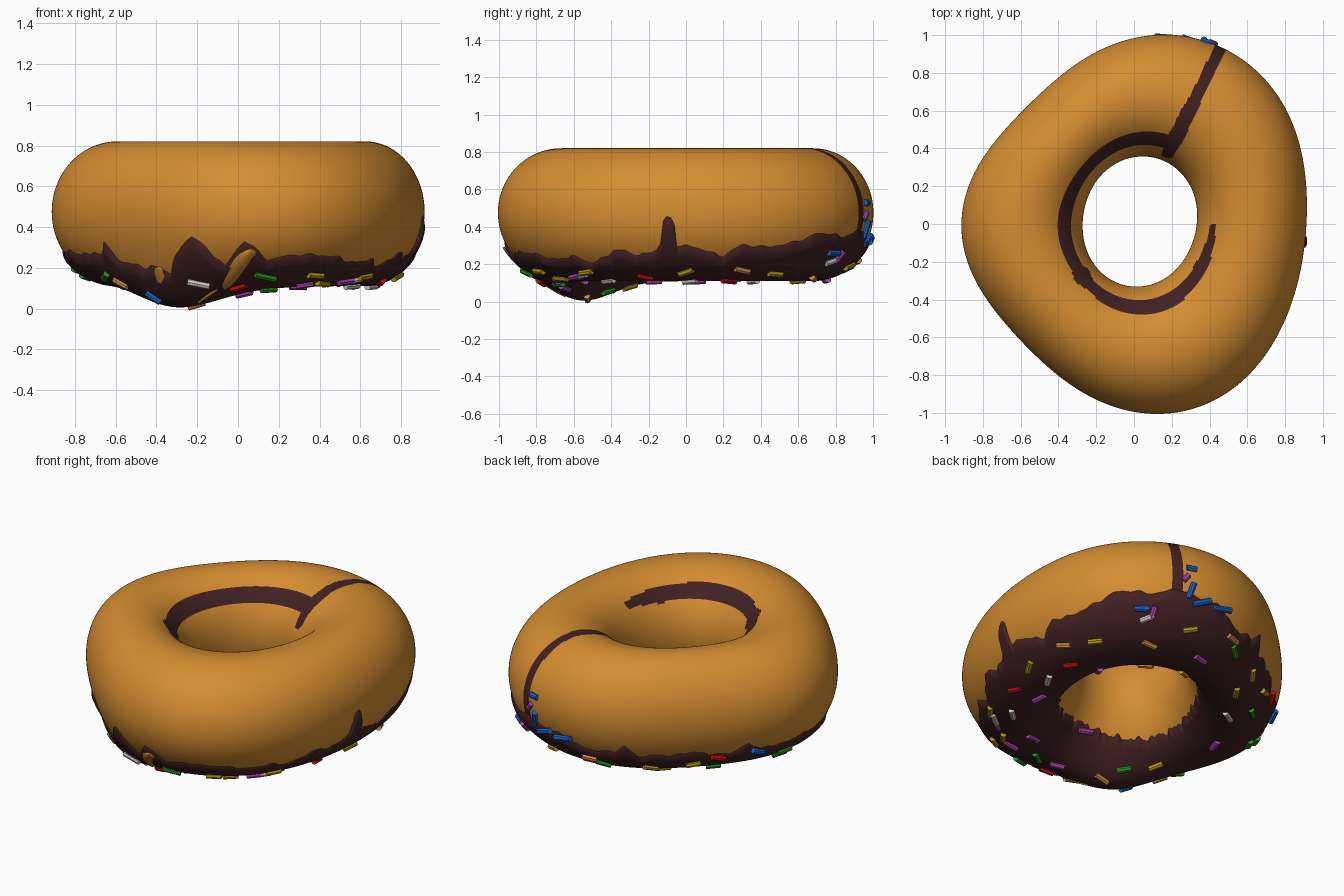
import bpy, bmesh, math, random
from mathutils import Vector, Matrix

if "Cube" in bpy.data.objects:
    bpy.data.objects.remove(bpy.data.objects["Cube"])

random.seed(4)
CX, CY, ZC, B = 0.03, 0.0, 0.475, 0.345
TAU = 2 * math.pi

def material(name, rgb):
    m = bpy.data.materials.new(name)
    m.diffuse_color = (*rgb, 1)
    m.use_nodes = True
    m.node_tree.nodes["Principled BSDF"].inputs["Base Color"].default_value = m.diffuse_color
    return m

DOUGH = material("dough", (0.66, 0.265, 0.03))
ICING = material("chocolate", (0.054, 0.015, 0.016))
SPRINKLES = {n: material(n + " sugar", c) for n, c in {
    "red": (0.5, 0.005, 0.005), "yellow": (0.5, 0.32, 0.005), "green": (0.02, 0.3, 0.01),
    "magenta": (0.42, 0.06, 0.42), "white": (0.65, 0.58, 0.58),
    "blue": (0.01, 0.13, 0.62), "orange": (0.62, 0.28, 0.05)}.items()}

# uneven outer outline seen from above
OUTLINE = [(.91, .05), (.88, .4), (.775, .66), (.52, .915), (.3, .985), (.12, 1), (-.14, .945),
           (-.45, .715), (-.72, .455), (-.885, .16), (-.925, -.02), (-.865, -.24), (-.725, -.465),
           (-.52, -.695), (-.315, -.86), (-.13, -.96), (.12, -1.012), (.4, -.945), (.64, -.77),
           (.8, -.5), (.88, -.24)]

def lerp_table(table, deg):
    # periodic linear lookup in (angle, value) pairs
    t = sorted((a % 360, v) for a, v in table)
    t = [(t[-1][0] - 360, t[-1][1])] + t + [(t[0][0] + 360, t[0][1])]
    d = deg % 360
    for (a, u), (b, v) in zip(t, t[1:]):
        if a <= d <= b:
            return u + (v - u) * (d - a) / max(b - a, 1e-6)

polar = [(math.degrees(math.atan2(y - CY, x - CX)), math.hypot(x - CX, y - CY)) for x, y in OUTLINE]
samples = [lerp_table(polar, d) for d in range(360)]
HARM = [(sum(r * math.cos(k * math.radians(d)) for d, r in enumerate(samples)) / 180,
         sum(r * math.sin(k * math.radians(d)) for d, r in enumerate(samples)) / 180) for k in range(8)]

def r_out(t):
    return HARM[0][0] / 2 + sum(HARM[k][0] * math.cos(k * t) + HARM[k][1] * math.sin(k * t) for k in range(1, 8))

def r_in(t):
    return 0.323 - 0.021 * math.cos(2 * t) + 0.01 * math.sin(2 * t) + 0.013 * math.sin(t)

def surf(t, p, off=0.0):
    # point on the ring: t around the hole, p around the tube
    ro, ri = r_out(t), r_in(t)
    mid, a = (ro + ri) / 2, (ro - ri) / 2
    n = Vector((math.cos(p) / a, math.sin(p) / B)).normalized() * off
    r = mid + a * math.cos(p) + n.x
    x, y = CX + r * math.cos(t), CY + r * math.sin(t)
    z = ZC + B * math.sin(p) + n.y
    lump = math.exp(-((x + .3) / .33) ** 2 - ((y + .56) / .27) ** 2)
    return Vector((x, y, z - 0.105 * lump * min(0, math.sin(p)) ** 2))

def grid(name, func, nu, nv, mats, wrap_u=True, wrap_v=True, rule=None):
    rows = [[func(i, j) for j in range(nv)] for i in range(nu)]
    verts = [v for row in rows for v in row]
    faces = []
    for i in range(nu if wrap_u else nu - 1):
        for j in range(nv if wrap_v else nv - 1):
            k, l = (i + 1) % nu, (j + 1) % nv
            faces.append((i * nv + j, k * nv + j, k * nv + l, i * nv + l))
    me = bpy.data.meshes.new(name)
    me.from_pydata(verts, [], faces)
    for m in mats:
        me.materials.append(m)
    for f in me.polygons:
        f.use_smooth = True
        if rule:
            f.material_index = rule(f.center)
    ob = bpy.data.objects.new(name, me)
    bpy.context.collection.objects.link(ob)
    return ob

# dough ring with flush chocolate streaks on top
def streak(c):
    t = math.atan2(c.y - CY, c.x - CX)
    d = math.degrees(t) % 360
    if c.z < 0.3:
        return 0
    r = math.hypot(c.x - CX, c.y - CY)
    w = (r - r_in(t)) / (r_out(t) - r_in(t))
    if c.y > 0.35 and (c.z > 0.55 or w > 0.5):
        half = 0.034 + 0.012 * math.exp(-((c.y - .58) / .07) ** 2) + 0.014 * math.exp(-((c.y - .46) / .05) ** 2)
        if abs(c.x - (0.185 + 0.49 * (c.y - 0.38))) < half and (w > .03 or c.z > .7):
            return 1
    if c.z > ZC and 66 < d < 371:
        half = 0.054 * min(1, 0.25 + (371 - d) / 60)
        half += 0.03 * math.exp(-((d - 222) / 5) ** 2)
        if abs(w - 0.15 - 0.015 * math.exp(-((d - 270) / 50) ** 2)) < half:
            return 1
    return 0

NT, NP = 600, 160
grid("dough_ring", lambda i, j: surf(TAU * i / NT, TAU * j / NP), NT, NP, [DOUGH, ICING], rule=streak)

# icing cap on the underside with a ragged, dripping edge
EDGE = [(-30, .25), (-23, .28), (-18, .25), (-11, .27), (-9, .31), (-8.2, .42), (-7, .455), (-5, .455),
        (-4, .42), (-3.5, .31), (8, .27), (14, .25), (20, .3), (35, .3), (45, .37), (55, .35), (66, .38),
        (74, .36), (80, .35), (90, .28), (100, .28), (104, .35), (108, .26), (130, .28), (145, .24),
        (152, .32), (158, .25), (180, .28), (195, .28), (205, .27), (214, .28), (217, .35), (221, .25),
        (230, .25), (244, .22), (250, .32), (254, .35), (259, .3), (264, .22), (270, .33), (277, .25),
        (294, .27), (305, .23), (315, .24), (322, .21)]

def ripple(d):
    t = math.radians(d)
    return 0.006 * math.sin(23 * t) + 0.005 * math.sin(41 * t + 1) + 0.003 * math.sin(67 * t + 2)

NI, NJ = 540, 44
def icing_point(i, j):
    t = TAU * i / NI
    d = math.degrees(t)
    zo = lerp_table(EDGE, d) + ripple(d)
    zi = 0.235 + 0.02 * math.sin(3 * t) + ripple(d + 77)
    po = math.asin((zo - ZC) / B)
    pi_ = -math.pi - math.asin((zi - ZC) / B)
    s = 0.5 - 0.5 * math.cos(math.pi * j / (NJ - 1))
    off = -0.004 + 0.024 * math.sqrt(min(1, min(s, 1 - s) / 0.08))
    return surf(t, po + (pi_ - po) * s, off)

grid("icing", icing_point, NI, NJ, [ICING], wrap_v=False)

# bare dough smears showing through the icing
def smear(name, t0, p0, t1, p1, width):
    def point(i, j):
        u, v = i / 19, j / 6 * 2 - 1
        half = width * math.sqrt(max(0, 1 - (2 * u - 1) ** 4)) / 2
        t = t0 + (t1 - t0) * u + half * v
        return surf(math.radians(t), math.radians(p0 + (p1 - p0) * u), 0.027 - 0.012 * v * v)
    grid(name, point, 20, 7, [DOUGH], False, False)

smear("smear_long", -88, -30, -97, -72, 6)
smear("smear_small", -120, -42, -121, -55, 4)
smear("smear_low", -100, -70, -109, -82, 4)

# sugar sprinkles
batches = {n: bmesh.new() for n in SPRINKLES}

def sprinkle(color, deg, pdeg, spin, length=0.085, off=0.022):
    t, p = math.radians(deg), math.radians(pdeg)
    c = surf(t, p, off)
    a = (surf(t + .02, p, off) - c).normalized()
    n = a.cross(surf(t, p + .02, off) - c).normalized()
    axis = (Matrix.Rotation(spin, 3, n) @ a).normalized()
    rot = Vector((0, 0, 1)).rotation_difference(axis).to_matrix().to_4x4()
    bmesh.ops.create_cone(batches[color], cap_ends=True, segments=8, radius1=0.018, radius2=0.018,
                          depth=length, matrix=Matrix.Translation(c) @ rot)

# front row, left side and far inner side
for args in [("orange", -143, -60, -.4), ("blue", -128, -68, -.8), ("white", -106, -60, -.5, .11),
             ("green", -83, -59, -.4, .11), ("yellow", -66, -58, -.1), ("magenta", -67, -75, .5),
             ("magenta", -50, -68, .3), ("white", -46, -66, .4), ("yellow", -42, -60, .2),
             ("red", -92, -72, .3), ("green", -150, -55, .6), ("orange", 60, -118, .4),
             ("magenta", 30, -112, .9), ("yellow", 85, -115, -.5), ("green", 170, -60, .3)]:
    sprinkle(*args)

# underside sprinkles, placed where a diagonal line of sight (across, up) meets the icing
E = math.radians(30)
SIDE = Vector((-math.sqrt(.5), math.sqrt(.5), 0))
UP = Vector((math.sin(E) * math.sqrt(.5), math.sin(E) * math.sqrt(.5), math.cos(E)))
EYE = UP.cross(SIDE)
if EYE.z > 0:
    EYE = -EYE
spots = []
for deg in range(0, 360, 2):
    for pdeg in range(-150, 16, 3):
        q = surf(math.radians(deg), math.radians(pdeg), .02)
        spots.append((q.dot(SIDE), q.dot(UP), q.dot(EYE), deg, pdeg))

def place(color, across, up, spin=None, length=0.085, off=0.022):
    near = [s for s in spots if math.hypot(s[0] - across, s[1] - up) < 0.05]
    if near:
        front = max(s[2] for s in near)
        best = min((s for s in near if s[2] > front - 0.2),
                   key=lambda s: math.hypot(s[0] - across, s[1] - up))
        sprinkle(color, best[3], best[4], random.uniform(-.6, .6) if spin is None else spin, length, off)

UNDER = {
    "orange": [(-.34, .53), (.15, .52), (.62, .52), (.70, .31), (-.22, -.24)],
    "yellow": [(-.15, .54), (-.55, .41), (.40, .58), (.76, .21), (.60, .22), (.08, -.18), (-.76, .02)],
    "red": [(-.31, .41), (-.65, .29), (.785, .17)],
    "white": [(-.45, .33), (.17, .66), (.53, .08), (-.69, .15)],
    "magenta": [(-.52, .24), (.44, .41), (.44, -.08), (-.31, .03), (-.60, 0), (-.48, -.16)],
    "green": [(.64, .45), (.67, .10), (.66, -.06), (-.10, -.20), (-.59, -.10)],
    "blue": [(.14, .715), (.77, .07)]}
for color, items in UNDER.items():
    for across, up in items:
        place(color, across, up)

# clump of fallen sprinkles beside the streak
place("blue", .41, .94, 0, .06, .0)
place("magenta", .40, .89, .9, .05, .002)
place("blue", .41, .82, 1.3, .1, .004)
place("blue", .46, .735, .4, .12, .012)
place("blue", .57, .69, .2, .12, .014)
place("magenta", .18, .69, 1.3, .07)

for n, bm in batches.items():
    me = bpy.data.meshes.new(n + "_sprinkles")
    bm.to_mesh(me)
    bm.free()
    me.materials.append(SPRINKLES[n])
    bpy.context.collection.objects.link(bpy.data.objects.new(n + "_sprinkles", me))

# consistent outward normals
for ob in bpy.context.collection.objects:
    me = ob.data
    bm = bmesh.new()
    bm.from_mesh(me)
    if not ob.name.startswith(("icing", "smear")):
        bmesh.ops.recalc_face_normals(bm, faces=bm.faces)
    elif min(bm.faces, key=lambda q: q.calc_center_median().z).normal.z > 0:
        bmesh.ops.reverse_faces(bm, faces=bm.faces)
    bm.to_mesh(me)
    bm.free()
